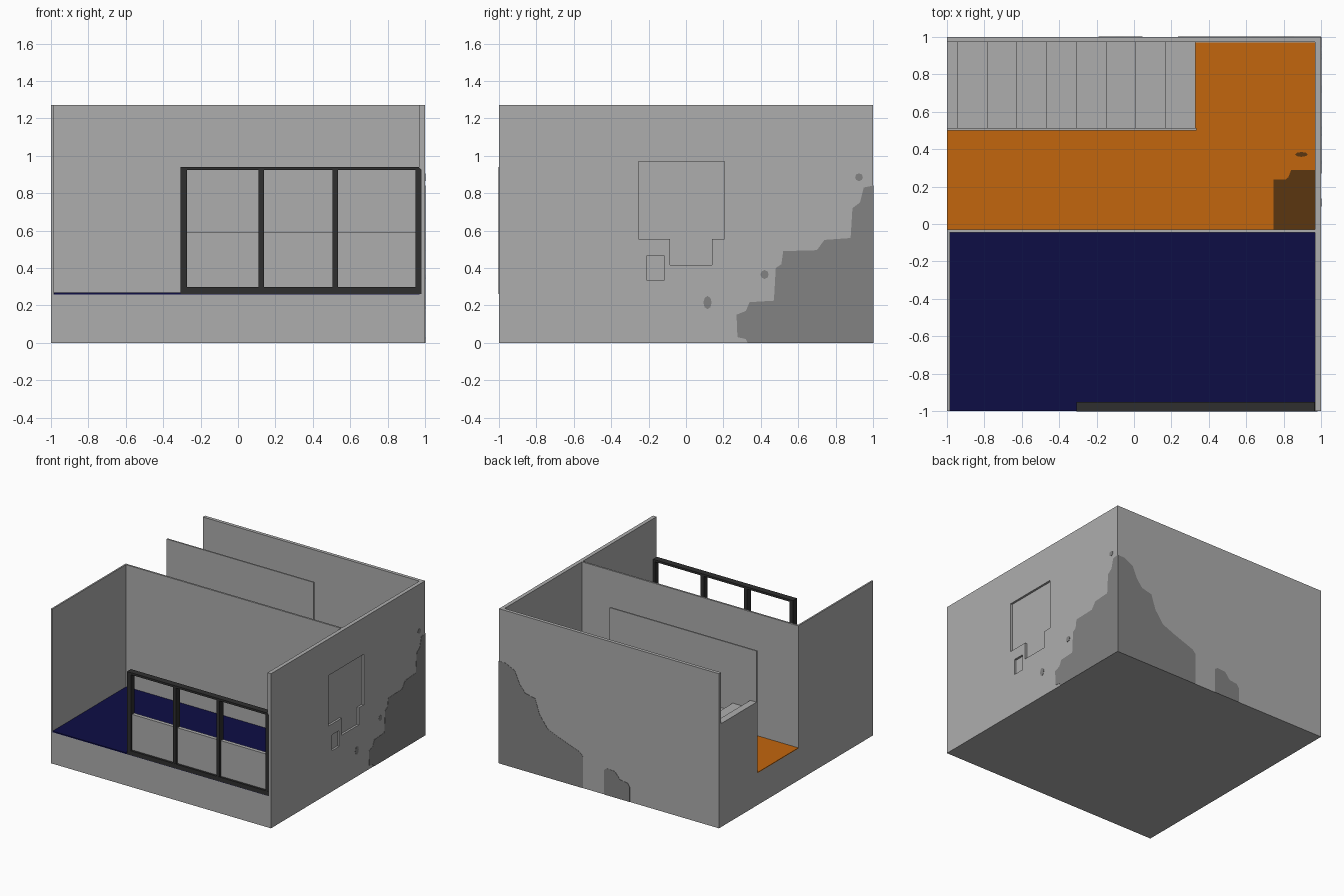
import bpy, bmesh, math
from mathutils import Vector

if "Cube" in bpy.data.objects:
    bpy.data.objects.remove(bpy.data.objects["Cube"])


def material(name, rgb):
    m = bpy.data.materials.new(name)
    m.diffuse_color = (*rgb, 1)
    m.use_nodes = True
    m.node_tree.nodes["Principled BSDF"].inputs["Base Color"].default_value = m.diffuse_color
    return m


GREY = material("wall grey", (0.42, 0.42, 0.42))
STAIN = material("dark patch grey", (0.225, 0.225, 0.225))
ORANGE = material("orange floor", (0.54, 0.133, 0.004))
BROWN = material("brown patch", (0.105, 0.037, 0.005))
BLUE = material("navy floor", (0.004, 0.004, 0.06))
BLACK = material("frame black", (0.028, 0.028, 0.028))


def prism(name, outline, extrude, mat):
    """Closed 3D outline swept along a vector."""
    bm = bmesh.new()
    face = bm.faces.new([bm.verts.new(p) for p in outline])
    out = bmesh.ops.extrude_face_region(bm, geom=[face])
    moved = [v for v in out["geom"] if isinstance(v, bmesh.types.BMVert)]
    bmesh.ops.translate(bm, verts=moved, vec=Vector(extrude))
    bmesh.ops.recalc_face_normals(bm, faces=bm.faces)
    me = bpy.data.meshes.new(name)
    bm.to_mesh(me)
    bm.free()
    me.materials.append(mat)
    ob = bpy.data.objects.new(name, me)
    bpy.context.collection.objects.link(ob)
    return ob


def box(name, x, y, z, mat):
    base = [(x[0], y[0], z[0]), (x[1], y[0], z[0]), (x[1], y[1], z[0]), (x[0], y[1], z[0])]
    return prism(name, base, (0, 0, z[1] - z[0]), mat)


def blob(cx, cy, rx, ry):
    return [(cx + rx * math.cos(a * math.pi / 4), cy + ry * math.sin(a * math.pi / 4)) for a in range(8)]


H, F = 1.27, 0.262      # wall height, base height

# Base and floors
box("base", (-1, 0.98), (-1, 0.98), (0, F), GREY)
box("navy_floor", (-0.985, 0.97), (-1.001, -0.04), (F - 0.003, F + 0.006), BLUE)
box("orange_floor", (-1, 0.97), (-0.035, 0.97), (F, F + 0.006), ORANGE)

# Walls
box("back_wall", (-1, 1), (0.972, 1), (0, H), GREY)
box("left_wall", (-1, -0.987), (-1, -0.03), (0, H), GREY)
box("middle_wall", (-1, 0.98), (-0.045, -0.03), (F, H), GREY)
box("stair_wall", (-1, 0.335), (0.5, 0.512), (F, H), GREY)
box("low_front_wall", (-0.3, 0.98), (-0.985, -0.955), (F, 0.59), GREY)
right_wall = box("right_wall", (0.968, 1), (-1, 1), (0, H), GREY)

# Recesses in the outside of the right wall
tee = [(-0.255, 0.555), (-0.085, 0.555), (-0.085, 0.415), (0.14, 0.415),
       (0.14, 0.555), (0.205, 0.555), (0.205, 0.97), (-0.255, 0.97)]
small = [(-0.21, 0.335), (-0.115, 0.335), (-0.115, 0.465), (-0.21, 0.465)]
for i, shape in enumerate((tee, small)):
    cutter = prism(f"recess_cutter_{i}", [(0.983, y, z) for y, z in shape], (0.1, 0, 0), GREY)
    cutter.hide_render = True
    mod = right_wall.modifiers.new("recess", 'BOOLEAN')
    mod.object = cutter
    mod.solver = 'EXACT'
    bpy.context.view_layer.objects.active = right_wall
    bpy.ops.object.modifier_apply(modifier=mod.name)
    bpy.data.objects.remove(cutter)

# Stairs: nine treads falling towards +x
profile = [(-1, F), (-1, 0.85)]
rise = (0.85 - F) / 9
for i in range(9):
    x, z = -0.943 + 0.159 * i, 0.85 - rise * i
    profile += [(x, z), (x, z - rise)]
prism("stairs", [(x, 0.512, z) for x, z in profile[:-1] + [(profile[-1][0], F)]], (0, 0.462, 0), GREY)

# Window frame: posts and rails
for i, (a, b) in enumerate([(-0.307, -0.273), (0.11, 0.14), (0.505, 0.535), (0.95, 0.982)]):
    top = 0.94 if i < 3 else 0.925
    box(f"frame_post_{i}", (a, b), (-1.002, -0.952), (0.262, top), BLACK)
prism("frame_bottom_rail", [(x, -1.003, z) for x, z in
      [(-0.307, 0.262), (0.965, 0.262), (0.982, 0.275), (0.982, 0.298), (-0.307, 0.298)]], (0, 0.052, 0), BLACK)
prism("frame_top_rail", [(x, -1.003, z) for x, z in
      [(-0.307, 0.923), (0.982, 0.923), (0.965, 0.94), (-0.307, 0.94)]], (0, 0.052, 0), BLACK)

# Dark patches on the right wall (y, z)
side = [(0.33, 0), (0.32, 0.02), (0.275, 0.03), (0.27, 0.15), (0.32, 0.17), (0.34, 0.217),
        (0.47, 0.225), (0.48, 0.4), (0.51, 0.42), (0.52, 0.49), (0.7, 0.495), (0.74, 0.55),
        (0.88, 0.56), (0.89, 0.72), (0.93, 0.75), (0.95, 0.83), (1, 0.84), (1, 0)]
dots = [blob(0.925, 0.885, 0.021, 0.021), blob(0.42, 0.365, 0.022, 0.024), blob(0.115, 0.215, 0.022, 0.035)]
for i, shape in enumerate([side] + dots):
    prism(f"side_patch_{i}", [(0.999, y, z) for y, z in shape], (0.003, 0, 0), STAIN)

# Dark patches on the back wall (x, z)
back = [(1, 0), (1, 0.84), (0.94, 0.84), (0.855, 0.8), (0.81, 0.7), (0.76, 0.64), (0.67, 0.62),
        (0.63, 0.5), (0.555, 0.4), (0.445, 0.355), (0.264, 0.29), (0.236, 0.26), (0.236, 0)]
low = [(0.045, 0), (0.045, 0.2), (0.02, 0.22), (-0.055, 0.215), (-0.1, 0.16), (-0.17, 0.15), (-0.19, 0.12), (-0.19, 0)]
for i, shape in enumerate((back, low)):
    prism(f"back_patch_{i}", [(x, 0.999, z) for x, z in shape], (0, 0.003, 0), STAIN)

# Brown patches on the orange floor (x, y)
corner = [(0.968, -0.03), (0.968, 0.288), (0.84, 0.288), (0.825, 0.25), (0.81, 0.238), (0.747, 0.238), (0.747, -0.03)]
for i, shape in enumerate((corner, blob(0.895, 0.372, 0.034, 0.013))):
    prism(f"floor_patch_{i}", [(x, y, F + 0.005) for x, y in shape], (0, 0, 0.003), BROWN)
